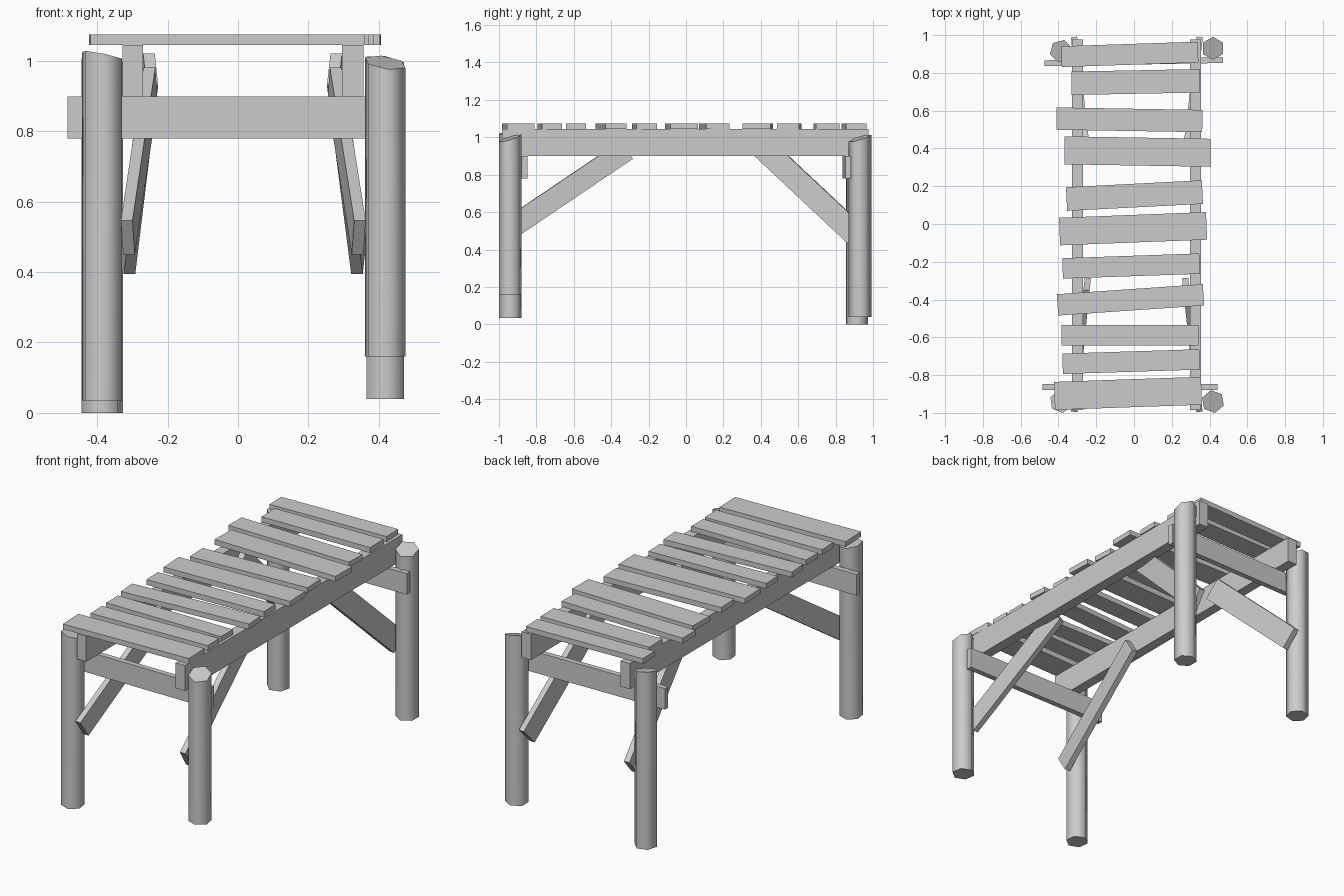
import bpy, bmesh, math
from mathutils import Vector, Matrix

cube = bpy.data.objects.get("Cube")
if cube:
    bpy.data.objects.remove(cube)

wood = bpy.data.materials.new("grey wood")
wood.use_nodes = True
grey = (0.6, 0.6, 0.6, 1)
wood.diffuse_color = grey
wood.node_tree.nodes["Principled BSDF"].inputs["Base Color"].default_value = grey


def finish(name, bm):
    mesh = bpy.data.meshes.new(name)
    bm.normal_update()
    bm.to_mesh(mesh)
    bm.free()
    mesh.materials.append(wood)
    obj = bpy.data.objects.new(name, mesh)
    bpy.context.collection.objects.link(obj)
    return obj


def board(name, start, end, width, height):
    """Box running from start to end; height is measured in the upright plane."""
    start, end = Vector(start), Vector(end)
    along = (end - start).normalized()
    side = along.cross(Vector((0, 0, 1))).normalized()
    up = side.cross(along)
    frame = Matrix((along, side, up)).transposed().to_4x4()
    frame.translation = (start + end) / 2
    size = Matrix.Diagonal(((end - start).length, width, height, 1))
    bm = bmesh.new()
    bmesh.ops.create_cube(bm, size=1, matrix=frame @ size)
    return finish(name, bm)


def post(name, x, y, bottom, top, turn, slope_x, slope_y):
    """Six-sided log with a slanted saw cut on top."""
    bm = bmesh.new()
    bmesh.ops.create_cone(bm, cap_ends=True, segments=6, radius1=0.061,
                          radius2=0.061, depth=1,
                          matrix=Matrix.Rotation(math.radians(turn), 4, "Z"))
    for v in bm.verts:
        v.co.z = bottom if v.co.z < 0 else top + slope_x * v.co.x + slope_y * v.co.y
        v.co.x += x
        v.co.y += y
    obj = finish(name, bm)
    bpy.ops.object.select_all(action="DESELECT")
    bpy.context.view_layer.objects.active = obj
    obj.select_set(True)
    bpy.ops.object.shade_smooth_by_angle(angle=math.radians(65))


# Log posts
post("front_left_post", 0.418, -0.94, 0.16, 0.995, 10, -0.15, 0.3)
post("front_right_post", -0.386, -0.94, 0.035, 1.015, 8, -0.2, -0.1)
post("back_left_post", 0.418, 0.93, 0.04, 0.995, 0, -0.15, 0.3)
post("back_right_post", -0.386, 0.915, 0, 1.0, -15, -0.15, 0.2)

# Long rails under the deck
board("left_rail", (0.326, -0.985, 0.972), (0.326, 0.976, 0.972), 0.06, 0.146)
board("right_rail", (-0.299, -0.985, 0.972), (-0.299, 0.976, 0.972), 0.058, 0.146)

# Cross beams between the posts
board("front_beam", (-0.484, -0.863, 0.839), (0.442, -0.863, 0.839), 0.031, 0.12)
board("back_beam", (-0.473, 0.851, 0.839), (0.47, 0.868, 0.839), 0.031, 0.12)

# Diagonal braces, leaning inward toward the top
for side, low_x, high_x in (("left", 0.343, 0.274), ("right", -0.313, -0.248)):
    board(f"front_{side}_brace", (low_x, -0.962, 0.498), (high_x, -0.318, 0.933), 0.033, 0.116)
    board(f"back_{side}_brace", (low_x, 0.948, 0.44), (high_x, 0.378, 0.975), 0.033, 0.124)

# Uneven deck planks: left x, left y, right x, right y, width
planks = [
    (-0.384, 0.886, 0.339, 0.91, 0.11),
    (-0.331, 0.745, 0.347, 0.758, 0.124),
    (-0.41, 0.558, 0.362, 0.545, 0.118),
    (-0.368, 0.39, 0.405, 0.377, 0.148),
    (-0.357, 0.132, 0.362, 0.169, 0.125),
    (-0.394, -0.04, 0.384, -0.01, 0.146),
    (-0.378, -0.235, 0.347, -0.21, 0.108),
    (-0.405, -0.428, 0.368, -0.375, 0.113),
    (-0.384, -0.588, 0.341, -0.588, 0.108),
    (-0.378, -0.74, 0.347, -0.717, 0.108),
    (-0.421, -0.91, 0.357, -0.883, 0.148),
]
for i, (x0, y0, x1, y1, width) in enumerate(planks, 1):
    board(f"deck_plank_{i}", (x0, y0, 1.06), (x1, y1, 1.06), width, 0.03)
